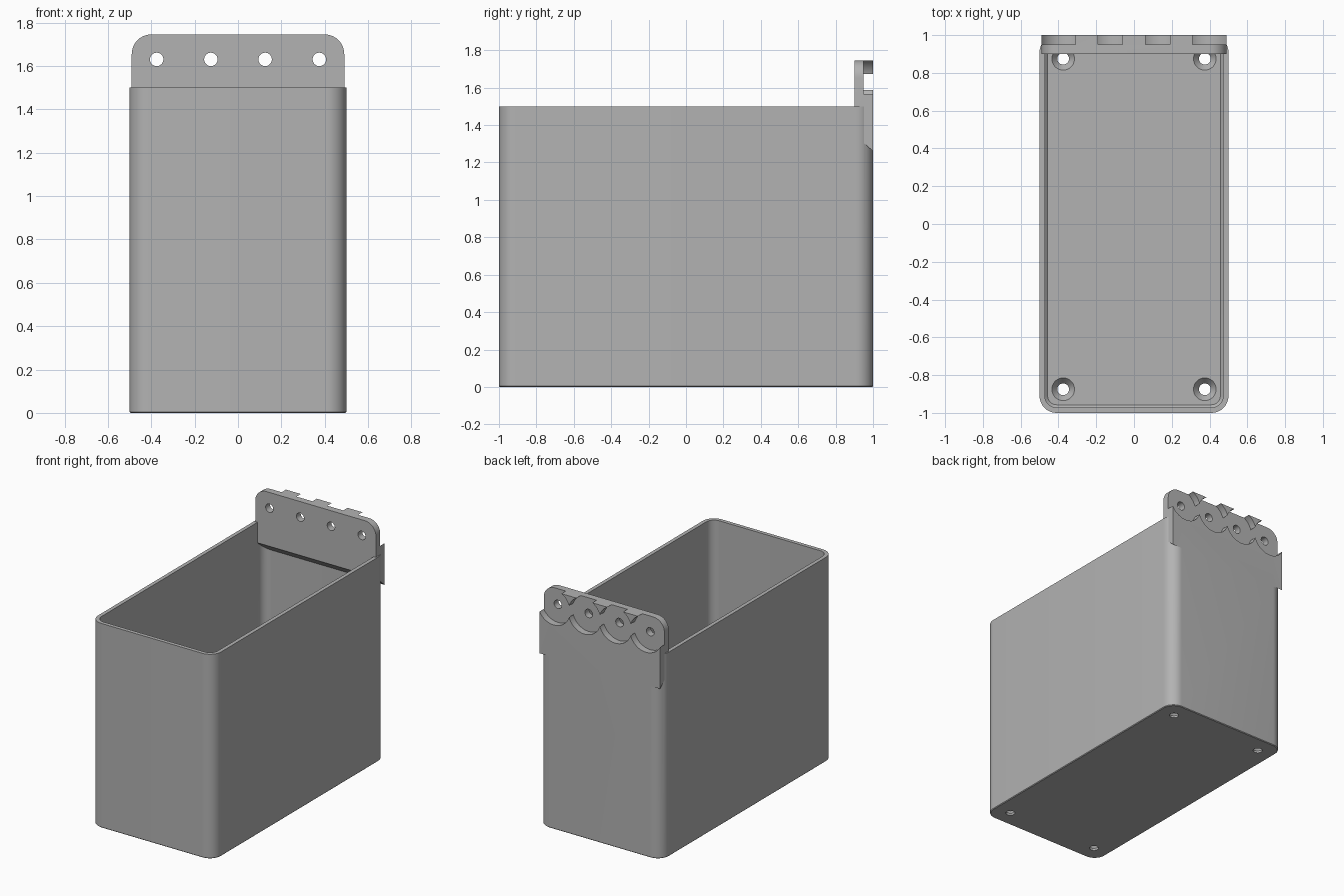
import bpy, bmesh, math
from mathutils import Vector

if "Cube" in bpy.data.objects:
    bpy.data.objects.remove(bpy.data.objects["Cube"])

grey = bpy.data.materials.new("plain grey")
grey.use_nodes = True
grey.diffuse_color = (0.45, 0.45, 0.45, 1)
grey.node_tree.nodes["Principled BSDF"].inputs["Base Color"].default_value = grey.diffuse_color


def rounded_rect(half_x, half_y, radius, steps=10):
    """Outline of a rounded rectangle, counter-clockwise."""
    points = []
    for corner, (sx, sy) in enumerate([(1, 1), (-1, 1), (-1, -1), (1, -1)]):
        for i in range(steps + 1):
            a = math.pi / 2 * (corner + i / steps)
            points.append((sx * (half_x - radius) + radius * math.cos(a),
                           sy * (half_y - radius) + radius * math.sin(a)))
    return points


def loft(name, rings):
    """Skin a list of equal rings of 3D points and cap both ends."""
    bm = bmesh.new()
    loops = [[bm.verts.new(p) for p in ring] for ring in rings]
    n = len(loops[0])
    for low, high in zip(loops, loops[1:]):
        for i in range(n):
            j = (i + 1) % n
            bm.faces.new((low[i], low[j], high[j], high[i]))
    bm.faces.new(loops[0][::-1])
    bm.faces.new(loops[-1])
    bmesh.ops.recalc_face_normals(bm, faces=bm.faces)
    mesh = bpy.data.meshes.new(name)
    bm.to_mesh(mesh)
    bm.free()
    mesh.materials.append(grey)
    obj = bpy.data.objects.new(name, mesh)
    bpy.context.collection.objects.link(obj)
    return obj


def turned(name, centre, axis, profile, sides=40):
    """Solid of revolution; profile holds (radius, distance along axis)."""
    rings = []
    for radius, d in profile:
        ring = []
        for i in range(sides):
            a = 2 * math.pi * (i + 0.5) / sides
            u, v = radius * math.cos(a), radius * math.sin(a)
            ring.append(Vector(centre) + Vector((u, v, d) if axis == "z" else (u, d, v)))
        rings.append(ring)
    return loft(name, rings)


def combine(target, tool, operation):
    """Apply a boolean and discard the tool."""
    tool.hide_render = True
    mod = target.modifiers.new(operation.lower(), "BOOLEAN")
    mod.operation, mod.solver, mod.object = operation, "EXACT", tool
    graph = bpy.context.evaluated_depsgraph_get()
    mesh = bpy.data.meshes.new_from_object(target.evaluated_get(graph))
    target.modifiers.clear()
    target.data = mesh
    bpy.data.objects.remove(tool)


# Open bin with a softened floor edge: outside up, over the rim, inside down
WALL, FLOOR, RADIUS = 0.028, 0.05, 0.09
layers = [(0.005, 0), (0, 0.005), (0, 1.5), (WALL, 1.5),
          (WALL, FLOOR + 0.015), (WALL + 0.015, FLOOR)]
bin_body = loft("storage_bin", [
    [(x, y, z) for x, y in rounded_rect(0.5 - inset, 1 - inset, RADIUS - inset)]
    for inset, z in layers])

# Mounting plate: rounded top corners and a sloping underside
HALF, TOP = 0.49, 1.745
front, back = [], []
outline = [(x, z + TOP - 0.3) for x, z in rounded_rect(HALF, 0.3, RADIUS) if z > 0]
for y, bottom in ((0.9, 1.35), (1.0, 1.26)):
    ring = [(x, y, z) for x, z in outline]
    ring += [(-HALF, y, bottom), (HALF, y, bottom)]
    (front if y < 0.95 else back).extend(ring)
plate = loft("mounting_plate", [front, back])
combine(bin_body, plate, "UNION")

# Round recesses in the back of the plate, each with a screw hole
for x in (-0.375, -0.125, 0.125, 0.375):
    centre = (x, 0.95, 1.63)
    combine(bin_body, turned("recess_cutter", centre, "y", [(0.132, 0), (0.132, 0.1)], 64), "DIFFERENCE")
    combine(bin_body, turned("screw_cutter", centre, "y", [(0.031, -0.1), (0.031, 0.02)]), "DIFFERENCE")

# Countersunk holes in the floor corners
for x in (-0.375, 0.375):
    for y in (-0.875, 0.875):
        sink = [(0.031, -0.05), (0.031, 0.015), (0.06, FLOOR), (0.06, FLOOR + 0.05)]
        combine(bin_body, turned("floor_cutter", (x, y, 0), "z", sink), "DIFFERENCE")

bpy.ops.object.select_all(action="DESELECT")
bin_body.select_set(True)
bpy.context.view_layer.objects.active = bin_body
bpy.ops.object.shade_smooth_by_angle(angle=math.radians(30))
